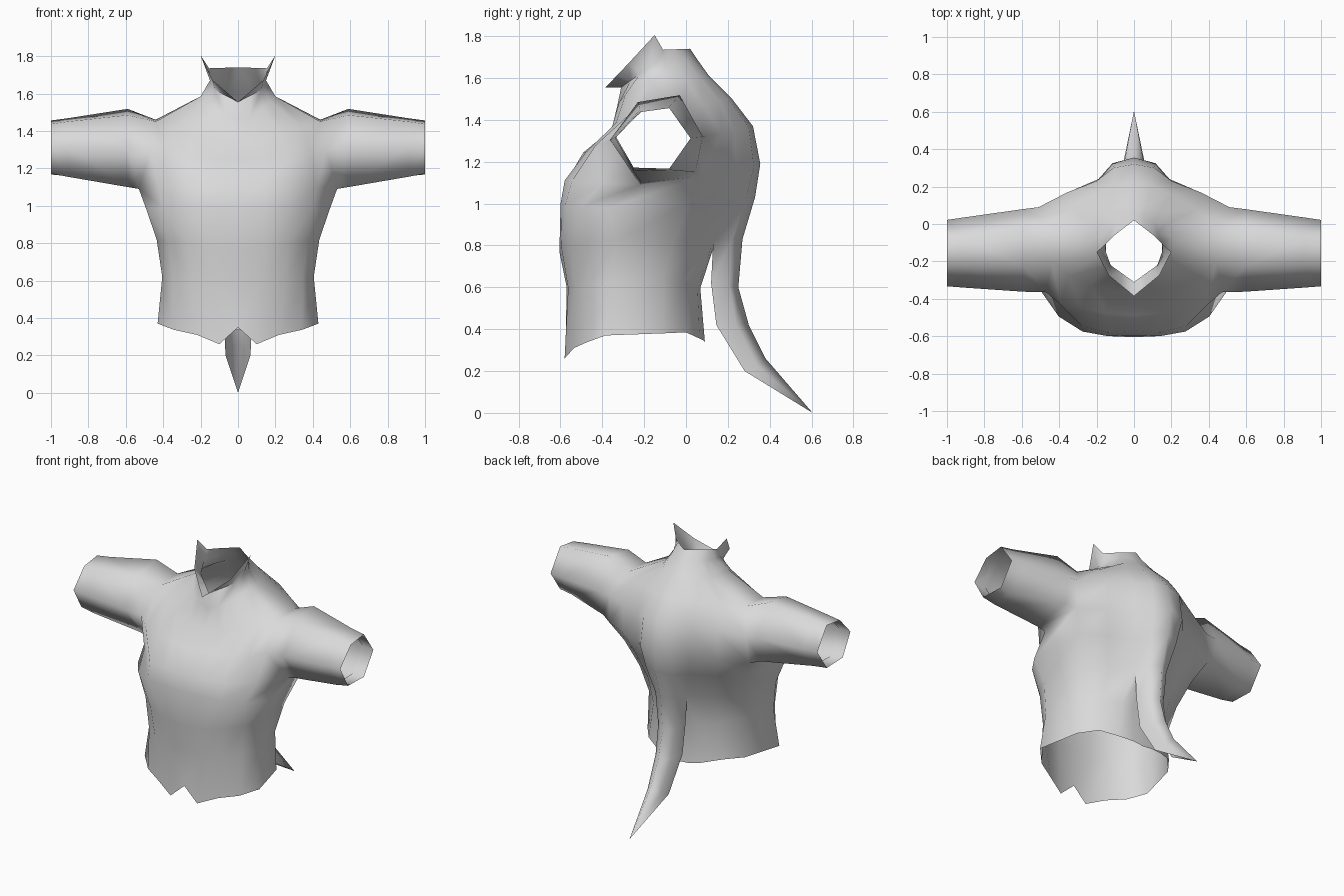
import bpy
import bmesh
import math
from mathutils import Vector

if "Cube" in bpy.data.objects:
    bpy.data.objects.remove(bpy.data.objects["Cube"])

cloth = bpy.data.materials.new("plain_grey_cloth")
cloth.diffuse_color = (0.7, 0.7, 0.7, 1.0)
cloth.use_nodes = True
cloth.node_tree.nodes["Principled BSDF"].inputs["Base Color"].default_value = cloth.diffuse_color


def ring(*pts):
    """Half ring from front centre to back centre: six control points
    (columns 0, 2, 4, 5, 7, 9) with smooth in-between columns."""
    p = [Vector(q) for q in pts]
    flip = lambda v: Vector((-v.x, v.y, v.z))
    ext = [flip(p[1])] + p + [flip(p[4])]
    out = []
    for i in range(6):
        out.append(p[i])
        if i in (0, 1, 3, 4):
            a, b, c, d = ext[i:i + 4]
            out.append((9 * b + 9 * c - a - d) / 16)
    return out


class Shell:
    """Half surface with shared vertices, mirrored across x = 0."""

    def __init__(self):
        self.bm = bmesh.new()
        self.cache = {}

    def vert(self, co):
        key = tuple(round(v, 4) for v in co)
        if key not in self.cache:
            self.cache[key] = self.bm.verts.new(co)
        return self.cache[key]

    def face(self, *cos):
        vs = list(dict.fromkeys(self.vert(c) for c in cos))
        if len(vs) > 2:
            self.bm.faces.new(vs)

    def grid(self, rows, skip=()):
        for r in range(len(rows) - 1):
            for c in range(len(rows[r]) - 1):
                if (r, c) not in skip:
                    a, b = rows[r], rows[r + 1]
                    self.face(a[c], a[c + 1], b[c + 1], b[c])

    def tube(self, rings):
        for a, b in zip(rings, rings[1:]):
            n = len(a)
            for k in range(n):
                j = (k + 1) % n
                self.face(a[k], b[k], b[j], a[j])

    def finish(self, name):
        me = bpy.data.meshes.new(name)
        self.bm.to_mesh(me)
        self.bm.free()
        ob = bpy.data.objects.new(name, me)
        bpy.context.collection.objects.link(ob)
        me.materials.append(cloth)
        bpy.ops.object.select_all(action='DESELECT')
        ob.select_set(True)
        bpy.context.view_layer.objects.active = ob
        bpy.ops.object.shade_smooth_by_angle(angle=math.radians(80))
        mod = ob.modifiers.new("mirror", 'MIRROR')
        mod.merge_threshold = 0.0005
        return ob


# Waist: hem with a front notch, up to the small of the back
hem = ring((0, -.575, .35), (.22, -.535, .31), (.43, -.385, .37),
           (.365, -.11, .38), (.16, .065, .355), (0, .09, .335))
hem[1] = Vector((.10, -.58, .26))
hem[6] = Vector((.28, 0, .385))
waist = ring((0, -.57, .6), (.25, -.53, .6), (.405, -.36, .62),
             (.355, -.11, .64), (.14, .055, .6), (0, .06, .6))
ribs = ring((0, -.605, .77), (.27, -.55, .8), (.435, -.34, .82),
            (.39, -.06, .82), (.10, .13, .82), (0, .13, .82))

# Chest and upper back
chest = ring((0, -.595, 1.0), (.275, -.575, 1.0), (.49, -.37, .98),
             (.455, .01, 1.0), (.15, .19, 1.0), (0, .33, 1.03))
arm_low = ring((0, -.57, 1.11), (.28, -.545, 1.11), (.53, -.22, 1.09),
               (.525, .075, 1.13), (.19, .24, 1.15), (0, .355, 1.19))
arm_mid = ring((0, -.49, 1.245), (.28, -.45, 1.255), (.47, -.365, 1.30),
               (.51, .09, 1.32), (.20, .23, 1.35), (0, .32, 1.37))
arm_top = ring((0, -.36, 1.335), (.23, -.335, 1.385), (.44, -.20, 1.45),
               (.44, -.02, 1.46), (.20, .16, 1.49), (0, .22, 1.50))
neck_base = ring((0, -.33, 1.46), (.13, -.29, 1.52), (.20, -.17, 1.585),
                 (.20, -.07, 1.585), (.13, .065, 1.60), (0, .11, 1.61))

# Flat shoulder-blade panels beside a raised spine fold
for row, x, y in ((chest, .10, .285), (arm_low, .115, .325),
                  (arm_mid, .11, .30)):
    row[6] = (row[5] + row[7]) / 2 + Vector((0, .01, 0))
    row[8].x, row[8].y = x, y

# Flared collar with two raised points and straight edges between corners
neck_top = ring((0, -.31, 1.555), (.125, -.22, 1.62), (.15, -.15, 1.67),
                (.15, -.10, 1.67), (.105, .005, 1.68), (0, .06, 1.68))
collar_edge = ring((0, -.385, 1.555), (.135, -.275, 1.67), (.2, -.15, 1.805),
                   (.155, -.11, 1.735), (.10, -.057, 1.737), (0, .02, 1.74))
for row in (neck_top, collar_edge):
    for i in (1, 3, 6, 8):
        row[i] = (row[i - 1] + row[i + 1]) / 2

# Tail: a folded strip, tip first, rising into the spine
tip = Vector((0, .605, 0))
tail = [[tip, tip, tip]] + [
    [Vector(v) for v in row] for row in (
        ((.067, .28, .20), (.05, .34, .225), (0, .38, .26)),
        ((.075, .145, .42), (.06, .24, .42), (0, .30, .42)),
        ((.08, .12, .62), (.065, .205, .61), (0, .25, .60)),
        ((.10, .13, .82), (.075, .22, .83), (0, .27, .83)))]

body = Shell()
body.grid([hem, waist, ribs])
body.grid(tail)
body.grid([ribs[:8] + tail[-1][1:], chest, arm_low, arm_mid, arm_top,
           neck_base, neck_top, collar_edge], skip={(2, 4), (3, 4)})

# Sleeve: six-sided tube growing out of the armhole
armhole = [arm_low[4], arm_mid[4], arm_top[4],
           arm_top[5], arm_mid[5], arm_low[5]]


def section(x, *yz):
    return [Vector((x, y, z)) for y, z in yz]


upper = section(.59, (-.215, 1.10), (-.362, 1.305), (-.23, 1.485),
                (-.03, 1.518), (.08, 1.32), (.045, 1.15))
cuff = section(.91, (-.25, 1.155), (-.34, 1.315), (-.22, 1.45),
               (-.075, 1.468), (.035, 1.315), (-.07, 1.16))
end = section(1.0, (-.25, 1.172), (-.333, 1.317), (-.22, 1.437),
              (-.08, 1.456), (.022, 1.312), (-.08, 1.167))
body.tube([armhole, upper, cuff, end])

# Turned-in cuff lining
mid = Vector((.91, -.155, 1.315))
lining = [mid + (v - mid) * .975 for v in cuff]
body.tube([end, lining])
body.finish("shirt_body")
